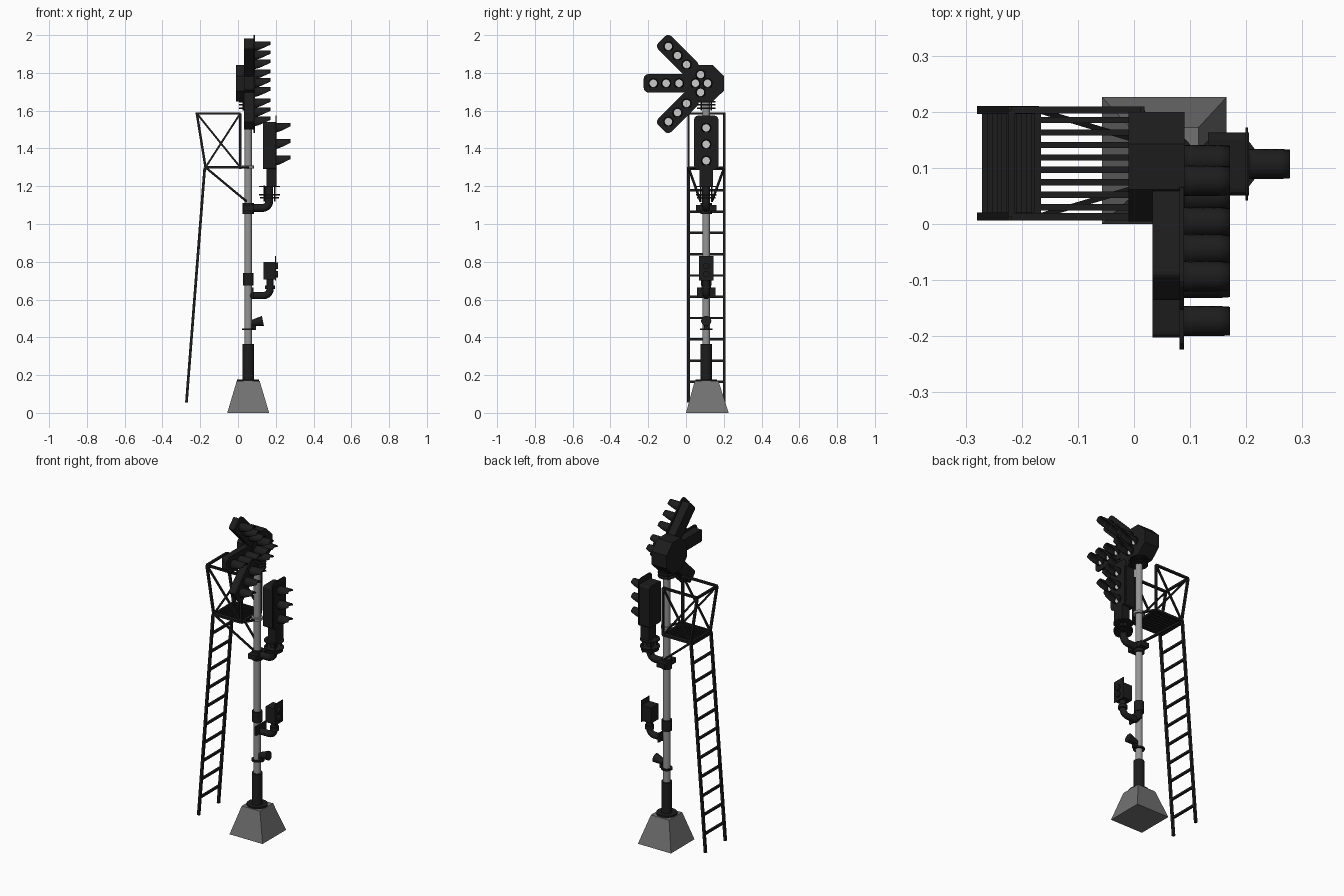
import bpy, bmesh
from math import sin, cos, pi, radians
from mathutils import Vector, Matrix

if "Cube" in bpy.data.objects:
    bpy.data.objects.remove(bpy.data.objects["Cube"])

PX, PY = 0.054, 0.107   # pole axis


def mat(name, v):
    m = bpy.data.materials.new(name)
    m.diffuse_color = (v, v, v, 1)
    m.use_nodes = True
    m.node_tree.nodes["Principled BSDF"].inputs["Base Color"].default_value = m.diffuse_color
    return m


BLACK, STEEL = mat("black_paint", 0.012), mat("steel", 0.3)
STONE, LENS = mat("concrete", 0.17), mat("lens", 0.6)


def finish(name, bm, m, smooth=False):
    bmesh.ops.recalc_face_normals(bm, faces=bm.faces)
    me = bpy.data.meshes.new(name)
    bm.to_mesh(me)
    bm.free()
    ob = bpy.data.objects.new(name, me)
    bpy.context.collection.objects.link(ob)
    me.materials.append(m)
    if smooth:
        bpy.ops.object.select_all(action='DESELECT')
        ob.select_set(True)
        bpy.context.view_layer.objects.active = ob
        bpy.ops.object.shade_smooth_by_angle(angle=radians(40))
    return ob


def box(name, lo, hi, m=BLACK):
    bm = bmesh.new()
    lo, hi = Vector(lo), Vector(hi)
    bmesh.ops.create_cube(bm, size=1, matrix=Matrix.Translation((lo + hi) / 2) @ Matrix.Diagonal((*(hi - lo), 1)))
    return finish(name, bm, m)


def rod(name, a, b, r, m=BLACK, n=20, r2=None):
    a, b = Vector(a), Vector(b)
    d = b - a
    bm = bmesh.new()
    M = Matrix.Translation((a + b) / 2) @ d.to_track_quat('Z', 'Y').to_matrix().to_4x4()
    if n == 4:
        M = M @ Matrix.Rotation(pi / 4, 4, 'Z')
    bmesh.ops.create_cone(bm, cap_ends=True, segments=n, radius1=r, radius2=r if r2 is None else r2,
                          depth=d.length, matrix=M)
    return finish(name, bm, m, n > 8)


def drum(name, z0, z1, r, x=PX, m=BLACK, n=24):
    return rod(name, (x, PY, z0), (x, PY, z1), r, m, n)


def prism(name, pts, x0, x1, m=BLACK):
    # outline in y,z extruded along x
    bm = bmesh.new()
    f = bm.faces.new([bm.verts.new((x0, y, z)) for y, z in pts])
    g = bmesh.ops.extrude_face_region(bm, geom=[f])
    bmesh.ops.translate(bm, verts=[v for v in g['geom'] if isinstance(v, bmesh.types.BMVert)], vec=(x1 - x0, 0, 0))
    return finish(name, bm, m)


def capsule(u0, u1, h, rad, origin, ang):
    # rounded rectangle laid out along a direction in the y,z plane
    out = []
    for k, (u, v) in enumerate([(u1 - rad, h - rad), (u0 + rad, h - rad), (u0 + rad, -h + rad), (u1 - rad, -h + rad)]):
        for j in range(4):
            t = k * pi / 2 + j * pi / 6
            p, q = u + rad * cos(t), v + rad * sin(t)
            out.append((origin[0] + p * cos(ang) - q * sin(ang), origin[1] + p * sin(ang) + q * cos(ang)))
    return out


def lamp(name, x, y, z, length, r=0.027):
    rod(name + "_lens", (x, y, z), (x + 0.006, y, z), r * 0.72, LENS)
    # hood: tube cut away diagonally underneath
    bm = bmesh.new()
    rows = []
    for k in range(5):
        t = k / 4
        a0 = radians(-65 + 85 * t)
        rows.append([bm.verts.new((x + length * t, y + r * cos(a), z + r * sin(a)))
                     for a in [a0 + (pi - 2 * a0) * i / 16 for i in range(17)]])
    for p, q in zip(rows, rows[1:]):
        for i in range(16):
            bm.faces.new((p[i], p[i + 1], q[i + 1], q[i]))
    ob = finish(name + "_hood", bm, BLACK, True)
    s = ob.modifiers.new("thickness", 'SOLIDIFY')
    s.thickness = 0.004


def elbow(name, z, ztop, x, r):
    # bracket pipe leaving the pole and bending upward
    c = bpy.data.curves.new(name, 'CURVE')
    c.dimensions = '3D'
    c.bevel_depth, c.bevel_resolution, c.use_fill_caps = r, 4, True
    R = 0.035
    pts = [(PX, z)] + [(x - R + R * sin(t), z + R - R * cos(t)) for t in [i * pi / 12 for i in range(7)]] + [(x, ztop)]
    s = c.splines.new('POLY')
    s.points.add(len(pts) - 1)
    for p, (a, b) in zip(s.points, pts):
        p.co = (a, PY, b, 1)
    c.materials.append(BLACK)
    bpy.context.collection.objects.link(bpy.data.objects.new(name, c))


# concrete foot
bm = bmesh.new()
bot = [bm.verts.new((PX + sx * 0.111, 0.113 + sy * 0.113, 0)) for sx, sy in ((-1, -1), (1, -1), (1, 1), (-1, 1))]
top = [bm.verts.new((PX + sx * 0.061, 0.109 + sy * 0.063, 0.168)) for sx, sy in ((-1, -1), (1, -1), (1, 1), (-1, 1))]
bm.faces.new(bot[::-1])
bm.faces.new(top)
for i in range(4):
    bm.faces.new((bot[i], bot[(i + 1) % 4], top[(i + 1) % 4], top[i]))
finish("concrete_foot", bm, STONE)

# pole, sleeve and collars
drum("pole", 0.17, 1.66, 0.0205, m=STEEL)
drum("base_flange", 0.165, 0.178, 0.058)
drum("base_sleeve", 0.17, 0.365, 0.03)
drum("junction_collar", 0.675, 0.74, 0.028)
drum("arm_collar", 1.052, 1.112, 0.03)
drum("platform_collar", 1.295, 1.31, 0.032, m=STEEL)
drum("lamp_collar", 0.438, 0.448, 0.032)

# small inspection lamp
rod("small_lamp", (0.075, PY, 0.475), (0.132, PY, 0.487), 0.017, r2=0.027)
box("small_lamp_bracket", (0.07, PY - 0.012, 0.44), (0.095, PY + 0.012, 0.475))

# low signal on elbow
elbow("low_elbow", 0.621, 0.705, 0.17, 0.019)
box("low_clamp", (0.072, PY - 0.05, 0.612), (0.082, PY + 0.05, 0.665))
drum("low_socket", 0.655, 0.675, 0.026, 0.17)
box("low_signal_box", (0.135, 0.072, 0.705), (0.198, 0.142, 0.8))
box("low_signal_plate", (0.196, 0.068, 0.7), (0.2, 0.146, 0.83))
for i, z in enumerate((0.735, 0.778)):
    rod(f"low_signal_eye_{i}", (0.195, PY, z), (0.212, PY, z), 0.017)

# three-light signal on elbow
elbow("mid_elbow", 1.085, 1.2, 0.165, 0.021)
box("mid_clamp", (0.03, PY - 0.055, 1.07), (0.085, PY + 0.055, 1.1))
for i, (z, r) in enumerate(((1.135, 0.05), (1.152, 0.055), (1.195, 0.055))):
    drum(f"mid_mount_plate_{i}", z, z + 0.007, r, 0.167)
for i in range(4):
    a = pi / 4 + i * pi / 2
    p = (0.167 + 0.04 * cos(a), PY + 0.04 * sin(a))
    rod(f"mid_mount_bolt_{i}", (*p, 1.12), (*p, 1.205), 0.004, n=8)
box("mid_signal_foot", (0.15, PY - 0.035, 1.2), (0.205, PY + 0.035, 1.31))
prism("mid_signal_box", capsule(-0.135, 0.115, 0.056, 0.012, (PY, 1.425), pi / 2), 0.132, 0.205)
prism("mid_signal_plate", capsule(-0.138, 0.15, 0.065, 0.025, (PY, 1.425), pi / 2), 0.199, 0.203)
for i, z in enumerate((1.335, 1.422, 1.509)):
    lamp(f"mid_lamp_{i}", 0.203, PY, z, 0.075)

# neck plates below the route indicator
for i, z in enumerate((1.61, 1.628, 1.644)):
    drum(f"neck_plate_{i}", z, z + 0.006, 0.05)
for i in range(4):
    a = pi / 4 + i * pi / 2
    p = (PX + 0.038 * cos(a), PY + 0.038 * sin(a))
    rod(f"neck_bolt_{i}", (*p, 1.6), (*p, 1.66), 0.004, n=8)

# route indicator: octagonal hub and three arms
HY, HZ = 0.102, 1.745
prism("indicator_hub", [(HY + 0.106 * cos(pi / 8 + i * pi / 4), HZ + 0.104 * sin(pi / 8 + i * pi / 4))
                        for i in range(8)], -0.01, 0.09)
arms = {"upper": (135, (0.003, 1.844), 0.068), "level": (180, (-0.037, HZ), 0.068),
        "lower": (225, (0.003, 1.638), 0.068)}
for name, (deg, (y, z), step) in arms.items():
    a = radians(deg)
    prism(f"{name}_arm_box", capsule(-0.05, 0.165, 0.037, 0.01, (y, z), a), 0.033, 0.085)
    prism(f"{name}_arm_plate", capsule(-0.055, 0.187, 0.049, 0.024, (y, z), a), 0.081, 0.089)
    for i in range(3):
        lamp(f"{name}_lamp_{i}", 0.088, y + i * step * cos(a), z + i * step * sin(a), 0.083)
for i, (y, z) in enumerate(((0.05, HZ), (0.077, 1.791), (0.077, 1.697), (0.114, HZ))):
    lamp(f"hub_lamp_{i}", 0.089, y, z, 0.082)

# ladder
Y0, Y1 = 0.013, 0.203
for i, y in enumerate((Y0, Y1)):
    rod(f"ladder_stile_{i}", (-0.273, y, 0.055), (-0.176, y, 1.3), 0.01, n=4)
for i in range(11):
    z = 0.164 + 0.1127 * i
    x = -0.273 + 0.097 * (z - 0.055) / 1.245
    rod(f"ladder_rung_{i}", (x, Y0, z), (x, Y1, z), 0.009, n=4)

# platform floor
for i in range(8):
    y = 0.03 + i * 0.0222
    box(f"floor_slat_{i}", (-0.172, y - 0.0055, 1.293), (0.012, y + 0.0055, 1.303))
for i, x in enumerate((-0.172, 0.012)):
    rod(f"floor_end_bar_{i}", (x, Y0, 1.298), (x, Y1, 1.298), 0.009, n=4)

# railing sides with cross bracing and struts to the pole
for i, (y, yp) in enumerate(((Y0, PY - 0.03), (Y1, PY + 0.03))):
    A, B, C, D = (-0.172, y, 1.3), (0.012, y, 1.3), (0.012, y, 1.585), (-0.218, y, 1.585)
    for part, p, q, r in (("floor_rail", A, B, 0.009), ("inner_post", B, C, 0.009), ("top_rail", C, D, 0.009),
                          ("outer_post", D, A, 0.009), ("brace_a", A, C, 0.007), ("brace_b", B, D, 0.007),
                          ("strut", A, (0.045, yp, 1.12), 0.007), ("pole_tie", B, (PX, yp, 1.3), 0.008)):
        rod(f"{part}_{i}", p, q, r, n=4)
rod("end_top_rail", (-0.218, Y0, 1.585), (-0.218, Y1, 1.585), 0.009, n=4)
